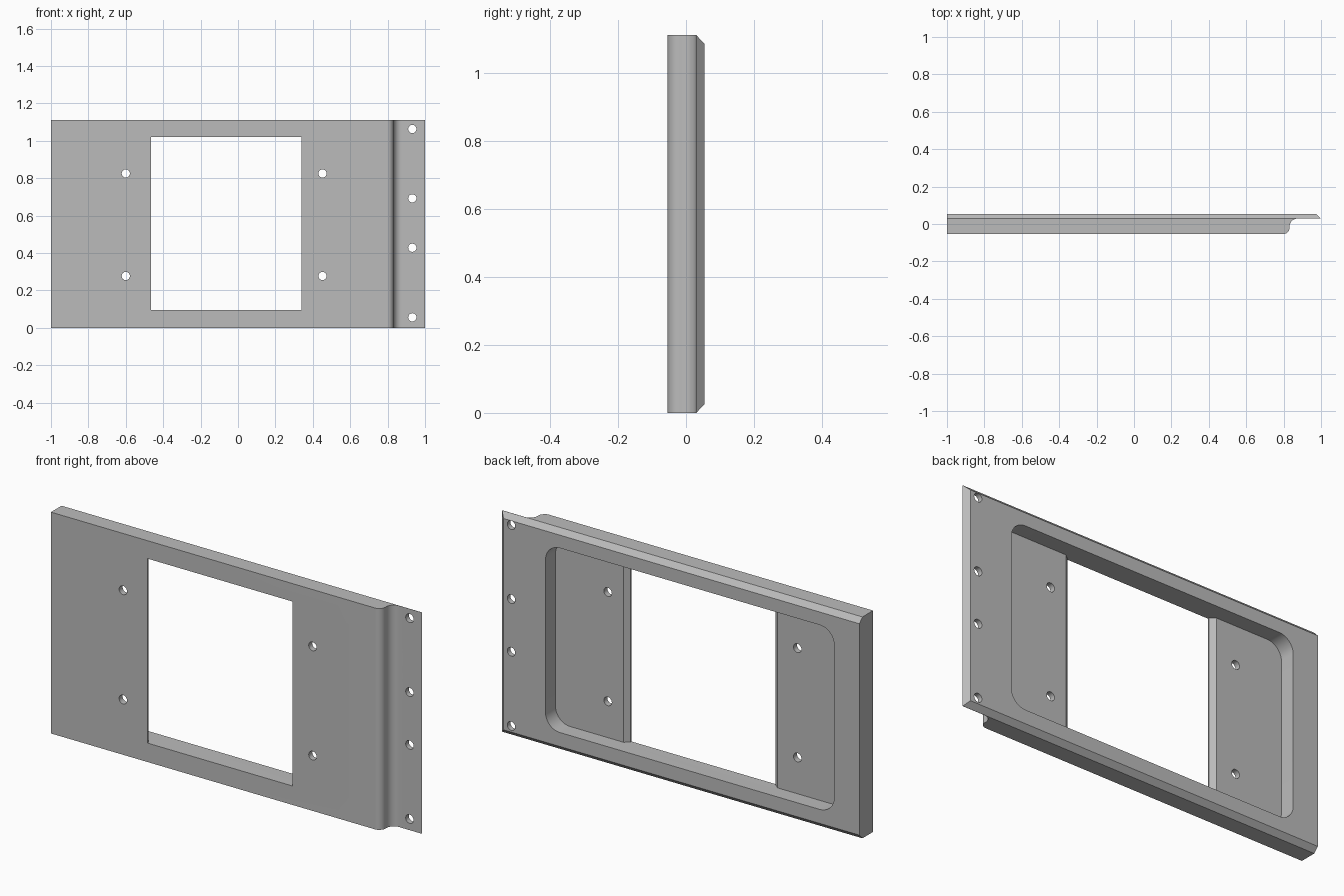
import bpy, bmesh
from math import sin, cos, pi, radians
from mathutils import Matrix

cube = bpy.data.objects.get("Cube")
if cube:
    bpy.data.objects.remove(cube, do_unlink=True)

HEIGHT, BACK, CHAMFER = 1.11, 0.054, 0.025
WIN_X, WIN_Z = (-0.465, 0.34), (0.095, 1.02)
FLOOR = -0.026

metal = bpy.data.materials.new("grey_metal")
metal.use_nodes = True
grey = (0.5, 0.5, 0.5, 1)
metal.diffuse_color = grey
metal.node_tree.nodes["Principled BSDF"].inputs["Base Color"].default_value = grey


def arc(cx, cy, r, start, end, n=10):
    angles = [radians(start + (end - start) * i / n) for i in range(n + 1)]
    return [(cx + r * cos(a), cy + r * sin(a)) for a in angles]


def prism(name, outline, low, high, axis="z", edit=None):
    """Extrude a closed outline along z, or an x-z outline along y."""
    bm = bmesh.new()
    place = (lambda p: (p[0], p[1], low)) if axis == "z" else (lambda p: (p[0], low, p[1]))
    face = bm.faces.new([bm.verts.new(place(p)) for p in outline])
    out = bmesh.ops.extrude_face_region(bm, geom=[face])
    step = (0, 0, high - low) if axis == "z" else (0, high - low, 0)
    bmesh.ops.translate(bm, vec=step, verts=[v for v in out["geom"] if isinstance(v, bmesh.types.BMVert)])
    if edit:
        edit(bm)
    bmesh.ops.recalc_face_normals(bm, faces=bm.faces)
    mesh = bpy.data.meshes.new(name)
    bm.to_mesh(mesh)
    bm.free()
    mesh.materials.append(metal)
    obj = bpy.data.objects.new(name, mesh)
    bpy.context.collection.objects.link(obj)
    return obj


def chamfer_back(bm):
    """Slope the top and bottom edges of the back face."""
    bmesh.ops.bisect_plane(bm, geom=bm.verts[:] + bm.edges[:] + bm.faces[:],
                           plane_co=(0, BACK - CHAMFER + 0.001, 0), plane_no=(0, 1, 0))
    for v in bm.verts:
        if v.co.y > BACK - 0.001:
            v.co.z = min(max(v.co.z, CHAMFER), HEIGHT - CHAMFER)


# Plate with a rounded step down to the thin flange
tip = BACK - CHAMFER
outline = [(-1, BACK), (-1, -BACK)]
outline += arc(0.797, -BACK + 0.035, 0.035, -90, 0)
outline += arc(0.832 + 0.042, tip - 0.042, 0.042, 180, 90)
outline += [(1, tip), (1 - CHAMFER, BACK)]
plate = prism("mounting_plate", outline, 0, HEIGHT, edit=chamfer_back)

# Rounded pocket in the back
x0, x1, r = -0.86, 0.742, 0.08
z0, z1 = WIN_Z
pocket = (arc(x1 - r, z0 + r, r, -90, 0) + arc(x1 - r, z1 - r, r, 0, 90)
          + arc(x0 + r, z1 - r, r, 90, 180) + arc(x0 + r, z0 + r, r, 180, 270))
cutters = [prism("pocket_cutter", pocket, FLOOR, 0.2, "y")]

# Window with side edges chamfered towards the back
a, b = WIN_X
lip, flare = -0.046, 0.042
window = [(a, -0.2), (b, -0.2), (b, lip), (b + flare, -0.012), (a - flare, -0.012), (a, lip)]
cutters.append(prism("window_cutter", window, z0, z1))

# Screw holes in the plate and the flange
holes = [(x, z) for x in (-0.6, 0.452) for z in (0.277, 0.825)]
holes += [(0.932, z) for z in (0.056, 0.428, 0.692, 1.063)]
for x, z in holes:
    cutters.append(prism("hole_cutter", arc(x, z, 0.022, 0, 345, 23), -0.2, 0.2, "y"))

# Cut everything and remove the cutters
bpy.context.view_layer.objects.active = plate
plate.select_set(True)
for cutter in cutters:
    mod = plate.modifiers.new("cut", "BOOLEAN")
    mod.operation, mod.solver, mod.object = "DIFFERENCE", "EXACT", cutter
    bpy.ops.object.modifier_apply(modifier=mod.name)
    bpy.data.objects.remove(cutter, do_unlink=True)

bpy.ops.object.shade_smooth_by_angle(angle=radians(30))
